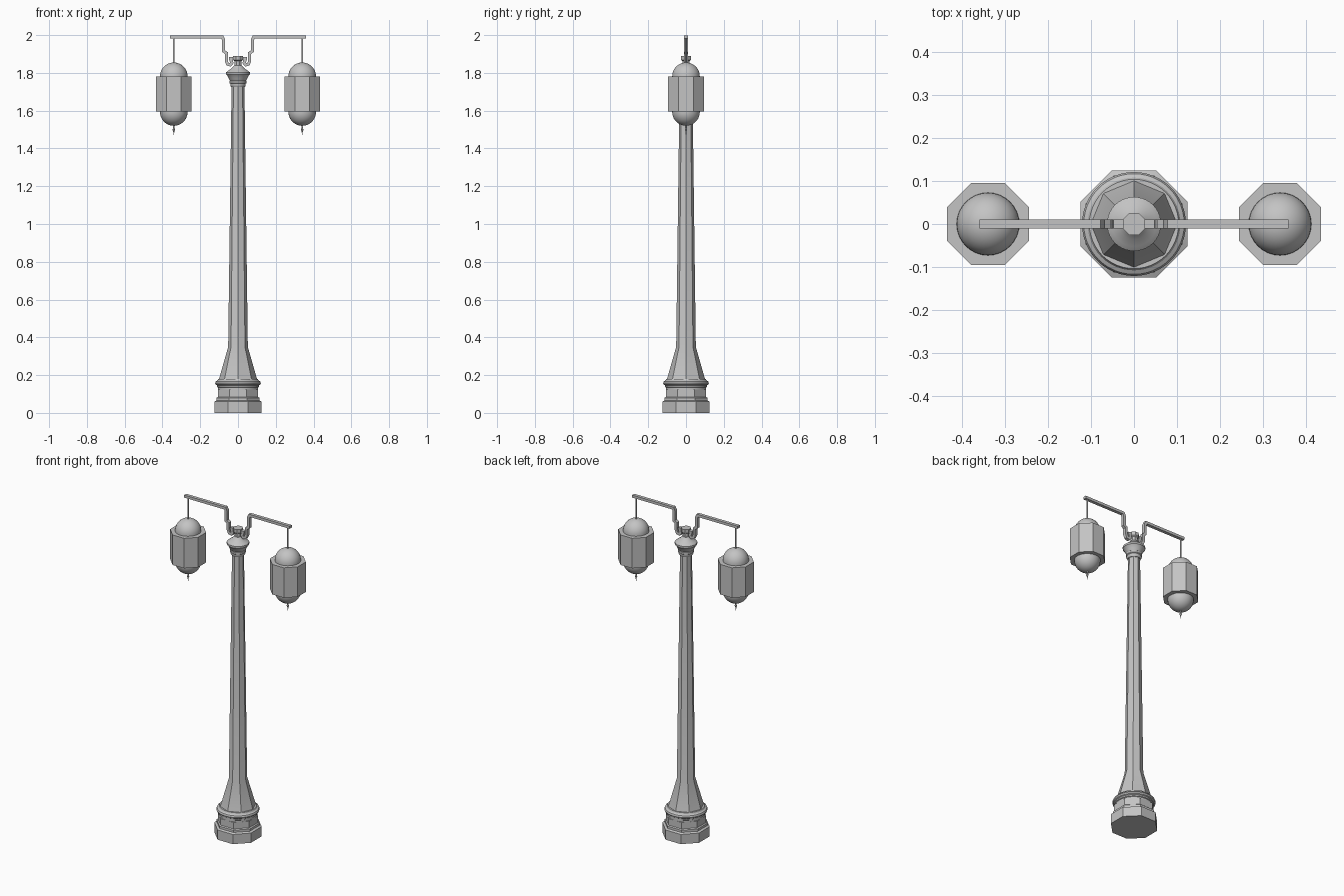
import bpy, bmesh, math
from mathutils import Vector

default = bpy.data.objects.get("Cube")
if default:
    bpy.data.objects.remove(default, do_unlink=True)

# One plain grey for the whole lamp
metal = bpy.data.materials.new("plain_grey")
metal.use_nodes = True
GREY = (0.55, 0.55, 0.55, 1)
metal.diffuse_color = GREY
metal.node_tree.nodes["Principled BSDF"].inputs["Base Color"].default_value = GREY


def finish(name, bm):
    bmesh.ops.recalc_face_normals(bm, faces=bm.faces[:])
    mesh = bpy.data.meshes.new(name)
    bm.to_mesh(mesh)
    bm.free()
    mesh.materials.append(metal)
    obj = bpy.data.objects.new(name, mesh)
    bpy.context.collection.objects.link(obj)
    bpy.ops.object.select_all(action="DESELECT")
    obj.select_set(True)
    bpy.context.view_layer.objects.active = obj
    bpy.ops.object.shade_smooth_by_angle(angle=math.radians(32))
    return obj


def lathe(name, profile, sides=32, x=0, turn=0):
    """Rings of (radius, height) joined into a closed turned solid."""
    bm = bmesh.new()
    rings = []
    for r, z in profile:
        ring = []
        for i in range(sides):
            a = turn + math.tau * i / sides
            ring.append(bm.verts.new((x + r * math.cos(a), r * math.sin(a), z)))
        rings.append(ring)
    for low, high in zip(rings, rings[1:]):
        for i in range(sides):
            j = (i + 1) % sides
            bm.faces.new((low[i], low[j], high[j], high[i]))
    bm.faces.new(rings[0][::-1])
    bm.faces.new(rings[-1])
    return finish(name, bm)


def octagon(name, profile, x=0):
    """Eight-sided solid with flats facing the axes; widths are to the flats."""
    k = 1 / math.cos(math.pi / 8)
    return lathe(name, [(r * k, z) for r, z in profile], 8, x, math.pi / 8)


def strip(name, path, thick, depth):
    """Flat bar of even thickness following an (x, z) path."""
    bm = bmesh.new()
    pts = [Vector(p) for p in path]
    sections = []
    for i, p in enumerate(pts):
        before = (p - pts[i - 1]).normalized() if i else (pts[1] - p).normalized()
        after = (pts[i + 1] - p).normalized() if i < len(pts) - 1 else before
        n1 = Vector((-before.y, before.x))
        n2 = Vector((-after.y, after.x))
        mid = (n1 + n2).normalized()
        off = mid * (thick / 2 / max(mid.dot(n1), 0.6))
        a, b = p + off, p - off
        sections.append([bm.verts.new((q.x, y, q.y)) for q, y in
                         ((a, -depth), (a, depth), (b, depth), (b, -depth))])
    for s, t in zip(sections, sections[1:]):
        for i in range(4):
            j = (i + 1) % 4
            bm.faces.new((s[i], s[j], t[j], t[i]))
    bm.faces.new(sections[0])
    bm.faces.new(sections[-1])
    return finish(name, bm)


# Stepped eight-sided foot
octagon("base_plinth", [(0.125, 0), (0.125, 0.06), (0.113, 0.066), (0.113, 0.08),
                        (0.107, 0.085), (0.107, 0.125)])

# Round moulding between foot and shaft
lathe("base_moulding", [(0.107, 0.12), (0.107, 0.135), (0.112, 0.138), (0.112, 0.146),
                        (0.118, 0.15), (0.121, 0.158), (0.117, 0.167),
                        (0.108, 0.172), (0.104, 0.18)], 48)

# Flared and tapering shaft with edges on the axes
lathe("shaft", [(0.102, 0.175), (0.052, 0.35), (0.034, 1.735)], 8)

# Turned capital and short post
lathe("capital", [(0.036, 1.725), (0.041, 1.733), (0.041, 1.743), (0.046, 1.747),
                  (0.046, 1.757), (0.043, 1.76), (0.05, 1.772), (0.058, 1.787),
                  (0.063, 1.792), (0.063, 1.803), (0.052, 1.812), (0.036, 1.822),
                  (0.026, 1.834), (0.02, 1.84)], 40)
octagon("top_post", [(0.019, 1.835), (0.019, 1.862), (0.026, 1.868), (0.026, 1.89)])

# Stepped scroll bracket and arm, one outline used for both sides
arm_path = [(0.36, 1.991), (0.083, 1.991), (0.076, 1.975), (0.076, 1.915),
            (0.062, 1.905), (0.062, 1.862), (0.055, 1.846), (0.041, 1.842),
            (0.032, 1.853), (0.036, 1.868), (0.045, 1.868)]

# Round-ended lamp outline
R, LOW, HIGH = 0.073, 1.593, 1.782
STEPS = 10
lamp = [(R * math.sin(a), LOW - R * math.cos(a))
        for a in (math.pi / 2 * max(i, 0.05) / STEPS for i in range(STEPS + 1))]
lamp += [(r, LOW + HIGH - z) for r, z in reversed(lamp)]

for side, s in (("left", 1), ("right", -1)):
    x = 0.34 * s
    strip(side + "_arm", [(px * s, pz) for px, pz in arm_path], 0.016, 0.01)
    strip(side + "_post_link", [(0.018 * s, 1.876), (0.048 * s, 1.876)], 0.014, 0.01)
    lathe(side + "_hanging_rod", [(0.005, 1.845), (0.005, 1.985)], 12, x)
    lathe(side + "_globe", lamp, 32, x)
    octagon(side + "_lantern_housing", [(0.095, 1.595), (0.095, 1.78)], x)
    lathe(side + "_finial", [(0.001, 1.47), (0.003, 1.49), (0.007, 1.5),
                             (0.004, 1.508), (0.006, 1.525)], 12, x)
